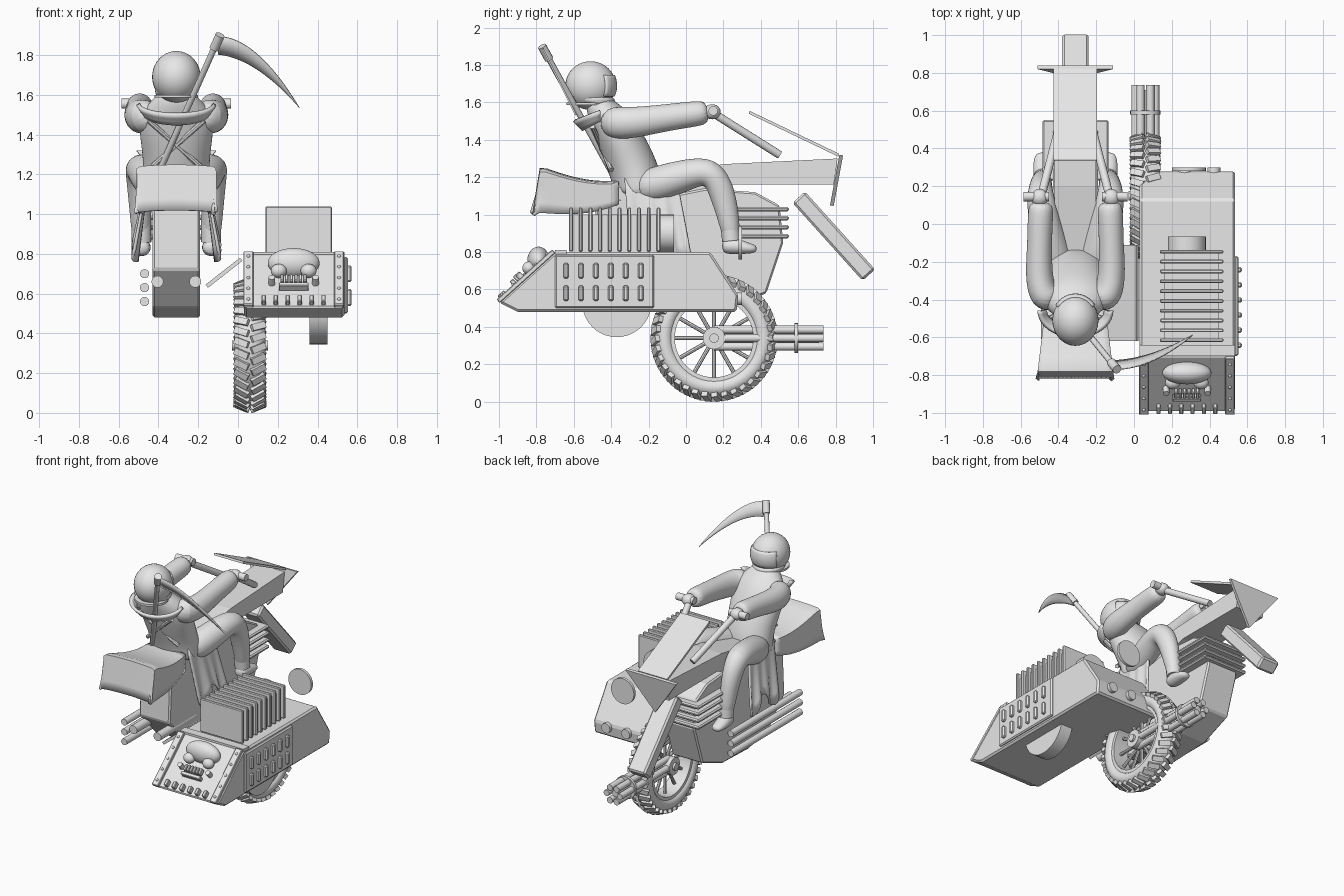
import bpy, bmesh, math
from math import sin, cos, pi, radians
from mathutils import Vector, Matrix

if "Cube" in bpy.data.objects:
    bpy.data.objects.remove(bpy.data.objects["Cube"], do_unlink=True)

grey = bpy.data.materials.new("plain_grey")
grey.use_nodes = True
grey.diffuse_color = (0.8, 0.8, 0.8, 1)
grey.node_tree.nodes["Principled BSDF"].inputs["Base Color"].default_value = (0.8, 0.8, 0.8, 1)
BX = -0.31  # bike centre line
SX = 0.28   # sidecar centre line


def finish(name, bm, smooth=False, bevel=0, solid=0):
    bmesh.ops.recalc_face_normals(bm, faces=bm.faces)
    me = bpy.data.meshes.new(name)
    bm.to_mesh(me)
    bm.free()
    ob = bpy.data.objects.new(name, me)
    bpy.context.collection.objects.link(ob)
    me.materials.append(grey)
    if solid:
        ob.modifiers.new("thickness", 'SOLIDIFY').thickness = solid
    if bevel:
        ob.modifiers.new("bevel", 'BEVEL').width = bevel
    if smooth:
        bpy.ops.object.select_all(action='DESELECT')
        ob.select_set(True)
        bpy.context.view_layer.objects.active = ob
        bpy.ops.object.shade_smooth_by_angle(angle=radians(40))
    return ob


def box(name, c, size, rot=(0, 0, 0), bevel=0):
    bm = bmesh.new()
    m = Matrix.Translation(c)
    for a, ax in zip(rot, 'XYZ'):
        m = m @ Matrix.Rotation(radians(a), 4, ax)
    bmesh.ops.create_cube(bm, size=1, matrix=m @ Matrix.Diagonal((*size, 1)))
    return finish(name, bm, bevel=bevel)


def rod(name, a, b, r, n=16):
    a, b = Vector(a), Vector(b)
    m = Matrix.Translation((a + b) / 2) @ (b - a).to_track_quat('Z', 'Y').to_matrix().to_4x4()
    bm = bmesh.new()
    bmesh.ops.create_cone(bm, cap_ends=True, segments=n, radius1=r, radius2=r,
                          depth=(b - a).length, matrix=m)
    return finish(name, bm, smooth=n > 8)


def ball(name, c, size):
    bm = bmesh.new()
    bmesh.ops.create_uvsphere(bm, u_segments=32, v_segments=20, radius=1,
                              matrix=Matrix.Translation(c) @ Matrix.Diagonal((*size, 1)))
    return finish(name, bm, smooth=True)


def prism(name, pts, x0, x1, bevel=0):
    """Extrude a (y, z) outline from x0 to x1."""
    bm = bmesh.new()
    f = bm.faces.new([bm.verts.new((x0, y, z)) for y, z in pts])
    ext = bmesh.ops.extrude_face_region(bm, geom=[f])['geom']
    bmesh.ops.translate(bm, vec=(x1 - x0, 0, 0), verts=[v for v in ext if isinstance(v, bmesh.types.BMVert)])
    return finish(name, bm, bevel=bevel)


def limb(name, pts, n=16, sub=2):
    """Tube through (x, y, z, half width in x, half depth) rings."""
    bm = bmesh.new()
    rings, P = [], [Vector(p[:3]) for p in pts]
    for i, p in enumerate(pts):
        t = (P[min(i + 1, len(P) - 1)] - P[max(i - 1, 0)]).normalized()
        u = (Vector((1, 0, 0)) - t * t.x).normalized()
        w = t.cross(u)
        rings.append([bm.verts.new(P[i] + u * p[3] * cos(k * 2 * pi / n) + w * p[4] * sin(k * 2 * pi / n))
                      for k in range(n)])
    for a, b in zip(rings, rings[1:]):
        for k in range(n):
            bm.faces.new((a[k], a[(k + 1) % n], b[(k + 1) % n], b[k]))
    bm.faces.new(rings[0])
    bm.faces.new(rings[-1])
    ob = finish(name, bm, smooth=True)
    ob.modifiers.new("soften", 'SUBSURF').levels = sub
    return ob


def sheet(name, f, nu, nv, solid):
    """Cloth from a function of u, v in 0..1."""
    bm = bmesh.new()
    g = [[bm.verts.new(f(i / nu, j / nv)) for j in range(nv + 1)] for i in range(nu + 1)]
    for i in range(nu):
        for j in range(nv):
            bm.faces.new((g[i][j], g[i + 1][j], g[i + 1][j + 1], g[i][j + 1]))
    return finish(name, bm, smooth=True, solid=solid)


# Bike body, long tank beam and front shields
prism("bike_body", [(-.48, 1.08), (-.5, .72), (-.32, .53), (-.1, .48), (.2, .49), (.43, .58), (.52, .85),
                    (.5, 1.05), (.37, 1.12), (.1, 1.14), (-.1, 1.1)], BX - .12, BX + .12, .01)
prism("tank_beam", [(-.2, 1.08), (0, 1.08), (.25, 1.16), (.79, 1.16), (.81, 1.3), (.2, 1.27), (-.2, 1.2)],
      BX - .11, BX + .11)
prism("windshield", [(.34, 1.555), (.335, 1.54), (.815, 1.31), (.82, 1.325)], BX - .115, BX + .115)
bm = bmesh.new()
bm.faces.new([bm.verts.new(p) for p in ((BX - .2, .82, 1.32), (BX + .2, .82, 1.32), (BX, .77, 1.05))])
finish("front_shield", bm, solid=.02)
box("front_fork", (BX, .79, .885), (.14, .56, .09), (-48, 0, 0), .012)
for i in range(4):
    box("cooling_rib", (BX, .39, .885 + i * .048), (.35, .32, .024), bevel=.008)
for i in range(3):
    rod("side_exhaust", (-.47, -.61, .56 + i * .07), (-.47, .17, .56 + i * .07), .023)
for s in (-1, 1):
    rod("rear_exhaust", (BX + s * .095, -.6, .66), (BX + s * .095, -.2, .66), .03)
prism("seat", [(-.72, 1.2), (-.7, 1.08), (-.2, 1.05), (0, 1.14), (-.1, 1.2), (-.4, 1.16)], BX - .12, BX + .12, .02)
box("sidecar_link", (-.07, -.365, .705), (.22, .51, .02), (0, -38, 0))

# Sidecar hull and sloping nose
prism("sidecar_hull", [(-1, .53), (-.9, .48), (.27, .48), (.28, .57), (.13, .8), (-.7, .8)], .03, .535, .012)
SL = math.atan2(.27, .3)


def nose(x, t, h=0):
    """Point on the nose slope: t from bottom to top, h above it."""
    return (x, -1 + .3 * t - h * sin(SL), .53 + .27 * t + h * cos(SL))


def nose_box(name, x, t, h, size):
    box(name, nose(x, t, h), size, (math.degrees(SL), 0, 0), .004)


for s in (-1, 1):
    nose_box("nose_strip", SX + s * .228, .5, .008, (.05, .4, .025))
    for i in range(5):
        ball("nose_rivet", nose(SX + s * .228, .1 + i * .2, .02), (.009, .009, .009))
    rod("skull_bolt", nose(SX + s * .11, .44, 0), nose(SX + s * .11, .44, .045), .017, 12)
    rod("tail_light", (SX + .065 + s * .078, .25, .55), (SX + .065 + s * .078, .3, .55), .034)
    ball("skull_cheek", nose(SX + s * .075, .6, .03), (.04, .035, .035))
for i in range(6):
    nose_box("nose_knob", SX - .15 + i * .06, .1, .012, (.022, .045, .04))
    nose_box("upper_tooth", SX - .058 + i * .023, .42, .035, (.018, .045, .035))
nose_box("skull_jaw", SX, .32, .025, (.15, .025, .04))
ball("skull", nose(SX, .76, .025), (.13, .06, .075))
prism("nose_collar", [(-.7, .81), (-.64, .81), (-.64, .79), (-.7, .79)], .03, .535)
prism("side_panel", [(-.7, .5), (-.17, .5), (-.17, .785), (-.7, .785)], .53, .552, .008)
for i in range(6):
    for z in (.58, .7):
        box("side_louvre", (.557, -.642 + i * .08, z), (.03, .028, .085), bevel=.008)

# Finned engine block on the sidecar, with round covers
box("engine_block", (SX + .025, -.38, .89), (.29, .46, .22))
for i in range(10):
    box("engine_fin", (SX + .025, -.615 + i * .052, .92), (.335, .02, .235), bevel=.005)
rod("engine_cover", (SX, -.15, .9), (SX, -.065, .9), .1, 32)
rod("round_plate", (.29, .28, .85), (.29, .3, .85), .09, 32)
rod("hidden_wheel", (.36, -.37, .53), (.45, -.37, .53), .185, 40)

# Spoked wheel with treaded tyre
WC = Vector((.06, .15, .34))


def lathe_x(name, prof, n=48):
    """Closed (x, radius) outline turned round the wheel axle."""
    bm = bmesh.new()
    g = [[bm.verts.new(WC + Vector((x, r * cos(a), r * sin(a)))) for x, r in prof]
         for a in (2 * pi * k / n for k in range(n))]
    m = len(prof)
    for k in range(n):
        for j in range(m):
            a, b = g[k], g[(k + 1) % n]
            bm.faces.new((a[j], a[(j + 1) % m], b[(j + 1) % m], b[j]))
    return finish(name, bm, smooth=True)


lathe_x("tyre", [(.078 * cos(2 * pi * k / 14), .265 + .056 * sin(2 * pi * k / 14)) for k in range(14)])
lathe_x("rim", [(-.06, .235), (.06, .235), (.06, .21), (-.06, .21)])
rod("hub", WC - Vector((.075, 0, 0)), WC + Vector((.075, 0, 0)), .06, 24)
rod("axle", WC - Vector((.09, 0, 0)), WC + Vector((.09, 0, 0)), .025)
for k in range(12):
    d = Vector((0, cos(k * pi / 6), sin(k * pi / 6)))
    rod("spoke", WC + d * .05, WC + d * .22, .011, 8)
for k in range(36):
    for s in (-1, 1):
        a = 2 * pi * (k + .25 * s) / 36
        p = WC + Vector((s * .042, .315 * cos(a), .315 * sin(a)))
        box("tread_block", p, (.075, .034, .024), (math.degrees(a) - 90, s * 22, s * 20))

# Rotary gun on the axle
for k in range(6):
    o = Vector((.052 * cos(k * pi / 3), 0, .052 * sin(k * pi / 3)))
    rod("gun_barrel", WC + o, WC + o + Vector((0, .585, 0)), .022, 12)
rod("gun_core", WC, WC + Vector((0, .56, 0)), .025, 12)
rod("gun_clamp", WC + Vector((0, .43, 0)), WC + Vector((0, .45, 0)), .08, 24)

# Rider: torso, helmet and collar
limb("torso", [(BX, -.27, 1.08, .15, .1), (BX, -.25, 1.13, .18, .14), (BX, -.28, 1.25, .165, .135),
               (BX, -.35, 1.4, .19, .125), (BX, -.4, 1.5, .19, .11), (BX, -.46, 1.57, .12, .08),
               (BX, -.49, 1.63, .06, .06)])
HC = Vector((BX, -.51, 1.69))
ball("helmet", HC, (.122, .135, .13))
limb("helmet_chin", [(BX, -.5, 1.58, .085, .085), (BX, -.495, 1.6, .11, .115), (BX, -.49, 1.65, .115, .125)])


def visor(u, v):
    a, e = radians(35 + u * 110), radians(-25 + v * 50)
    return HC + Vector((.13 * cos(a) * cos(e), .142 * sin(a) * cos(e), .137 * sin(e)))


sheet("visor", visor, 14, 6, .012)
rod("neck_ring", (BX, -.53, 1.585), (BX, -.53, 1.6), .11, 32)


def collar(u, v):
    a = pi * (1 + u)
    return (BX + (.15 + .035 * v) * cos(a), -.46 + (.08 + .05 * v) * sin(a), 1.51 + .05 * v - .05 * sin(pi * u))


sheet("cape_collar", collar, 20, 3, .02)
for s in (-1, 1):
    rod("back_strap", (BX - s * .14, -.5, 1.47), (BX + s * .12, -.4, 1.24), .014, 8)
    # Arms, grips, bars and legs on both sides
    limb("arm", [(BX + s * .1, -.41, 1.5, .07, .07), (BX + s * .17, -.39, 1.49, .085, .09),
                 (BX + s * .195, -.28, 1.49, .075, .085), (BX + s * .19, -.1, 1.52, .065, .072),
                 (BX + s * .185, .06, 1.54, .07, .07), (BX + s * .18, .12, 1.55, .06, .06)])
    ball("hand", (BX + s * .19, .14, 1.55), (.045, .045, .04))
    rod("grip", (BX + s * .14, .145, 1.555), (BX + s * .275, .145, 1.555), .025)
    rod("handlebar", (BX + s * .18, .15, 1.54), (BX + s * .09, .5, 1.32), .022)
    limb("leg", [(BX + s * .08, -.26, 1.14, .08, .08), (BX + s * .12, -.16, 1.16, .1, .1),
                 (BX + s * .165, .02, 1.22, .085, .085), (BX + s * .185, .13, 1.235, .075, .08),
                 (BX + s * .185, .185, 1.15, .065, .075), (BX + s * .18, .225, 1, .055, .06),
                 (BX + s * .175, .25, .84, .045, .045)])
    limb("boot", [(BX + s * .175, .19, .83, .04, .035), (BX + s * .175, .25, .835, .05, .05),
                  (BX + s * .18, .33, .82, .045, .03), (BX + s * .18, .38, .815, .03, .02)])
    rod("boot_cuff", (BX + s * .175, .243, .86), (BX + s * .175, .23, .98), .05)
    sheet("side_robe", lambda u, v, s=s: (BX + s * (.15 + .065 * v + .012 * sin(u * 20) * v),
                                          -.33 + u * (.28 + .04 * v) + .03 * v,
                                          1.2 - .38 * v - .06 * v * (sin(u * 9))), 20, 6, .014)


# Cloth tail draped behind the saddle
def tail(u, v):
    w = min(1, max(0, (v - .3) / .7))
    a = 2 * u - 1
    back = max(0, 1 - v / .3)
    half = .2 - .05 * w + .012 * sin(u * 25) * back
    top = 1.26 - .08 * sin(pi * w * .6) - .02 * a * a
    edge = max(0, abs(a) - .7) / .3
    x = BX + half * max(-1, min(1, a / .7))
    y = -.78 + .42 * w - .04 * back
    return (x, y, top - .24 * back - edge * (1 - back) * (.23 - .12 * w))


sheet("cloth_tail", tail, 28, 14, .015)

# Scythe slung over the back
top, low = Vector((-.09, -.77, 1.9)), Vector((-.43, -.35, 1.14))
rod("scythe_pole", top, low, .016, 12)
rod("scythe_socket", top, top.lerp(low, .09), .024, 12)


def blade(u, v):
    drop = .36 * u ** 1.9 + v * (1 - u) * (.09 + .12 * u)
    return (-.1 + .41 * u, -.765 + drop * .5, 1.895 - drop)


sheet("scythe_blade", blade, 16, 2, .008)
